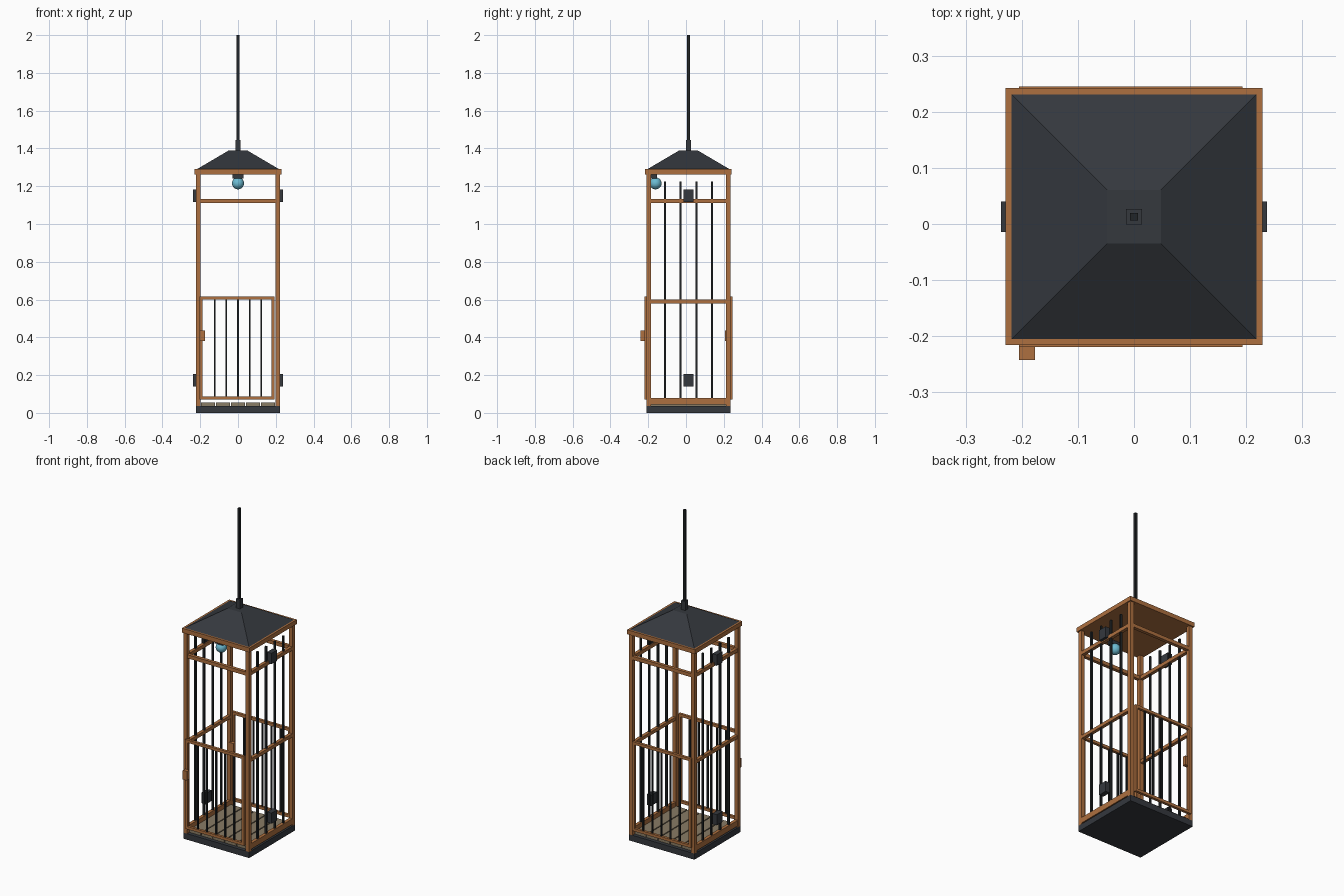
import bpy, bmesh
from mathutils import Matrix, Vector

if "Cube" in bpy.data.objects:
    bpy.data.objects.remove(bpy.data.objects["Cube"])

def mat(name, c):
    m = bpy.data.materials.new(name)
    m.diffuse_color = (*c, 1)
    m.use_nodes = True
    m.node_tree.nodes["Principled BSDF"].inputs["Base Color"].default_value = m.diffuse_color
    return m

WOOD = mat("copper_wood", (0.42, 0.16, 0.05))
DARK = mat("dark_metal", (0.035, 0.04, 0.048))
BLACK = mat("black_bars", (0.015, 0.018, 0.02))
PLANK = mat("floor_plank", (0.25, 0.2, 0.13))
GLASS = mat("lamp_glass", (0.15, 0.5, 0.65))
CY = 0.013  # centre of the cage in y

def make(name, bm, material):
    me = bpy.data.meshes.new(name)
    bm.to_mesh(me)
    bm.free()
    ob = bpy.data.objects.new(name, me)
    me.materials.append(material)
    bpy.context.collection.objects.link(ob)
    return ob

def boxes(name, material, *ranges):
    """One object made of boxes given as (x0, x1, y0, y1, z0, z1)."""
    bm = bmesh.new()
    for x0, x1, y0, y1, z0, z1 in ranges:
        m = Matrix.Translation(((x0 + x1) / 2, (y0 + y1) / 2, (z0 + z1) / 2))
        m = m @ Matrix.Diagonal((x1 - x0, y1 - y0, z1 - z0, 1))
        bmesh.ops.create_cube(bm, size=1, matrix=m)
    return make(name, bm, material)

def block(x, y, hx, hy, z0, z1):
    return (x - hx, x + hx, y - hy, y + hy, z0, z1)

# base and floor planks
boxes("base", DARK, block(0, CY, 0.222, 0.222, 0, 0.037))
n, w = 5, 0.4
boxes("floor_planks", PLANK, *[block(-w / 2 + w / n * (i + 0.5), CY, w / n / 2 - 0.003, 0.2, 0.037, 0.055)
                               for i in range(n)])

# corner posts
boxes("corner_posts", WOOD, *[block(sx * 0.21, CY + sy * 0.21, 0.012, 0.012, 0.037, 1.265)
                              for sx in (-1, 1) for sy in (-1, 1)])

# side walls: rails, tall bars and dark guide shoes
for side, s in (("left", -1), ("right", 1)):
    boxes(side + "_rails", WOOD, *[block(s * 0.21, CY, 0.01, 0.2, a, b)
                                   for a, b in ((0.045, 0.08), (0.58, 0.6), (1.11, 1.132))])
    boxes(side + "_bars", BLACK, *[block(s * 0.21, CY + 0.0835 * (i - 1.5), 0.0055, 0.0055, 0.06, 1.225)
                                   for i in range(4)])
    boxes(side + "_guide_shoes", DARK, *[block(s * 0.222, CY, 0.015, 0.0275, a, b)
                                         for a, b in ((0.14, 0.205), (1.117, 1.183))])

# front and back upper rails, gates and gate handles
for face, s, dy in (("front", -1, 0), ("back", 1, 0.448)):
    boxes(face + "_upper_rail", WOOD, block(0, CY + s * 0.21, 0.2, 0.01, 1.11, 1.132))
    y0, y1 = -0.219 + dy, -0.203 + dy
    boxes(face + "_gate_frame", WOOD,
          (-0.205, -0.189, y0, y1, 0.07, 0.617), (0.178, 0.193, y0, y1, 0.07, 0.617),
          (-0.189, 0.178, y0, y1, 0.07, 0.087), (-0.189, 0.178, y0, y1, 0.6, 0.617))
    boxes(face + "_gate_bars", BLACK, *[block(0.0615 * (i - 2), (y0 + y1) / 2, 0.0045, 0.0045, 0.085, 0.602)
                                        for i in range(5)])
    boxes(face + "_gate_handle", WOOD, (-0.205, -0.176, y0 - 0.023, y0, 0.38, 0.436))

# ceiling slab
boxes("ceiling", WOOD, block(0, CY, 0.229, 0.229, 1.263, 1.29))

# sloped roof with a flat top
bm = bmesh.new()
bmesh.ops.create_cube(bm, size=2)
for v in bm.verts:
    h = 0.048 if v.co.z > 0 else 0.2215
    v.co = Vector((v.co.x * h, v.co.y * h + CY, 1.39 if v.co.z > 0 else 1.288))
make("roof", bm, DARK)

# hanging rod and collar
boxes("rod_collar", DARK, block(0, CY, 0.014, 0.014, 1.385, 1.445))
boxes("hanging_rod", BLACK, block(0, CY, 0.007, 0.007, 1.4, 2.0))

# lamp under the ceiling
boxes("lamp_cap", DARK, block(0, -0.17, 0.029, 0.017, 1.24, 1.265))
bm = bmesh.new()
bmesh.ops.create_uvsphere(bm, u_segments=16, v_segments=10, radius=0.032,
                          matrix=Matrix.Translation((0, -0.161, 1.215)))
for f in bm.faces:
    f.smooth = True
make("lamp_globe", bm, GLASS)
